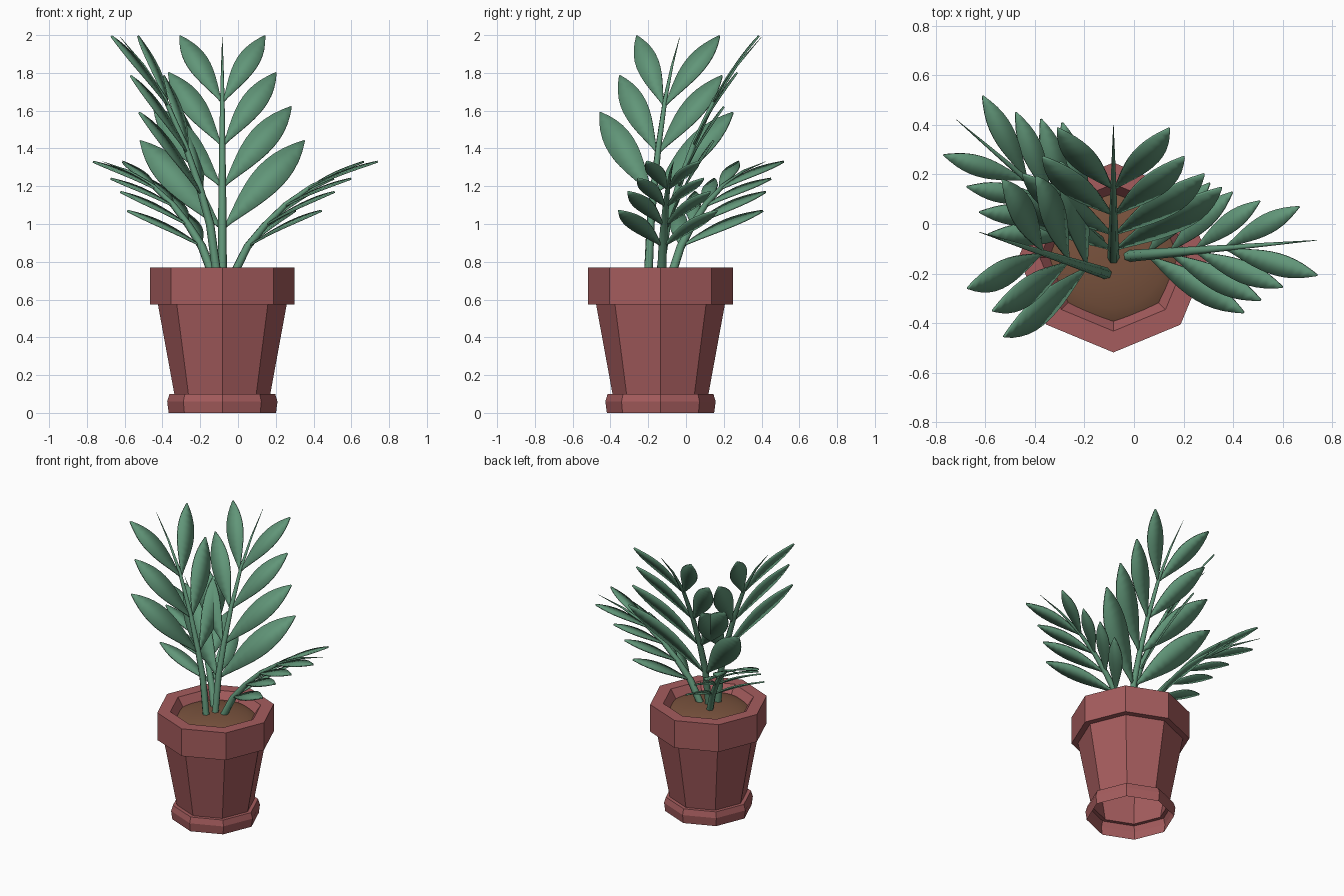
import bpy, math
from mathutils import Vector

if "Cube" in bpy.data.objects:
    bpy.data.objects.remove(bpy.data.objects["Cube"])

CX, CY = -0.083, -0.135


def material(name, rgb):
    m = bpy.data.materials.new(name)
    m.diffuse_color = (*rgb, 1)
    m.use_nodes = True
    m.node_tree.nodes["Principled BSDF"].inputs["Base Color"].default_value = m.diffuse_color
    return m


TERRACOTTA = material("terracotta", (0.375, 0.107, 0.11))
GREEN = material("leaf green", (0.12, 0.305, 0.19))
BROWN = material("soil brown", (0.19, 0.085, 0.047))


def make(name, verts, faces, mat, smooth=False):
    me = bpy.data.meshes.new(name)
    me.from_pydata(verts, [], faces)
    me.materials.append(mat)
    me.polygons.foreach_set("use_smooth", [smooth] * len(me.polygons))
    ob = bpy.data.objects.new(name, me)
    bpy.context.collection.objects.link(ob)
    return ob


def rings(n_rings, sides):
    """Quads joining successive rings of vertices."""
    return [(i * sides + j, i * sides + (j + 1) % sides,
             (i + 1) * sides + (j + 1) % sides, (i + 1) * sides + j)
            for i in range(n_rings - 1) for j in range(sides)]


def lathe(name, profile, sides, mat, smooth=False, cap=False):
    verts = [(CX + r * math.cos(2 * math.pi * j / sides),
              CY + r * math.sin(2 * math.pi * j / sides), z)
             for r, z in profile for j in range(sides)]
    faces = rings(len(profile), sides)
    if cap:
        faces.append(tuple(range(len(verts) - sides, len(verts))))
    return make(name, verts, faces, mat, smooth)


# Octagonal pot (open underneath) and domed soil
lathe("pot", [(0.284, 0), (0.292, 0.06), (0.28, 0.1), (0.254, 0.1), (0.341, 0.575),
              (0.383, 0.575), (0.383, 0.77), (0.297, 0.77), (0.25, 0.70), (0.24, 0.67)],
      8, TERRACOTTA)
lathe("soil", [(0.29 * math.cos(a), 0.68 + 0.07 * math.sin(a))
               for a in [i * math.pi / 12 for i in range(6)]], 24, BROWN, True, True)


def stem_at(path, z):
    for (r0, z0), (r1, z1) in zip(path, path[1:]):
        if z0 <= z <= z1:
            return r0 + (r1 - r0) * (z - z0) / (z1 - z0)


def leaf(name, base, tip, normal, width):
    """Pointed oval blade, slightly bowed along its normal."""
    axis = tip - base
    length = axis.length
    side = normal.cross(axis).normalized()
    steps, verts, faces = 12, [], []
    for i in range(steps + 1):
        t = i / steps
        w = max(0.003, width * length * max(0, math.sin(math.pi * t ** 1.3)) ** 0.85)
        mid = base + axis * t + normal * 0.03 * length * math.sin(math.pi * t)
        verts += [mid - side * w, mid + side * w]
    for i in range(steps):
        a = 2 * i
        faces.append((a, a + 2, a + 3, a + 1))
    ob = make(name, verts, faces, GREEN, True)
    mod = ob.modifiers.new("thickness", "SOLIDIFY")
    mod.thickness = 0.01
    mod.offset = 0


def frond(name, origin, heading, path, leaves, width, twist=0):
    """Stem bending outward along heading, with mirrored leaf pairs.
    leaves: (attachment z, tip reach, tip sideways offset, tip z)"""
    h = math.radians(heading)
    u = Vector((math.cos(h), math.sin(h), 0))
    s = h + math.pi / 2 + math.radians(twist)
    v = Vector((math.cos(s), math.sin(s), 0))
    flat = u.cross(Vector((0, 0, 1)))

    def point(r, z):
        return Vector((origin[0], origin[1], z)) + u * r

    # tapered six-sided stem
    pts = [point(r, z) for r, z in path]
    verts = []
    for i, p in enumerate(pts):
        tan = (pts[min(i + 1, len(pts) - 1)] - pts[max(i - 1, 0)]).normalized()
        up = flat.cross(tan)
        rad = 0.024 * (1 - 0.96 * (i / (len(pts) - 1)) ** 1.6)
        verts += [p + (flat * math.cos(a) + up * math.sin(a)) * rad
                  for a in [k * math.pi / 3 for k in range(6)]]
    make(name + "_stem", verts, rings(len(pts), 6), GREEN, True)
    # leaf pairs
    for k, (zb, reach, off, zt) in enumerate(leaves):
        base, mid = point(stem_at(path, zb), zb), point(reach, zt)
        normal = (mid - base).cross(v).normalized()
        if normal.z < 0:
            normal.negate()
        for sgn, label in ((1, "left"), (-1, "right")):
            leaf(f"{name}_leaf_{label}_{k + 1}", base, mid + v * off * sgn, normal, width)


TALL = [(0, 0.72), (0.04, 1.0), (0.10, 1.2), (0.18, 1.42), (0.29, 1.66), (0.41, 1.84), (0.54, 1.99)]
LOW = [(0, 0.72), (0.08, 0.88), (0.17, 0.99), (0.28, 1.10), (0.42, 1.20), (0.59, 1.28), (0.77, 1.33)]
LOW_LEAVES = [(0.88, 0.405, 0.27, 1.07), (0.99, 0.485, 0.225, 1.17),
              (1.09, 0.585, 0.18, 1.24), (1.18, 0.735, 0.143, 1.33)]

# Two tall fronds and two low spreading ones
frond("back_frond", (-0.083, -0.14), 90, TALL,
      [(0.97, 0.285, 0.435, 1.44), (1.19, 0.34, 0.365, 1.62),
       (1.41, 0.41, 0.285, 1.80), (1.64, 0.525, 0.225, 1.995)], 0.122)
frond("left_frond", (-0.11, -0.2), 162, TALL,
      [(1.15, 0.315, 0.37, 1.59), (1.37, 0.39, 0.285, 1.785),
       (1.62, 0.515, 0.23, 1.995)], 0.122)
frond("right_low_frond", (-0.03, -0.13), 4.8, LOW, LOW_LEAVES, 0.108, 10)
frond("back_left_low_frond", (-0.13, -0.08), 139.5, LOW, LOW_LEAVES, 0.108, 7)
